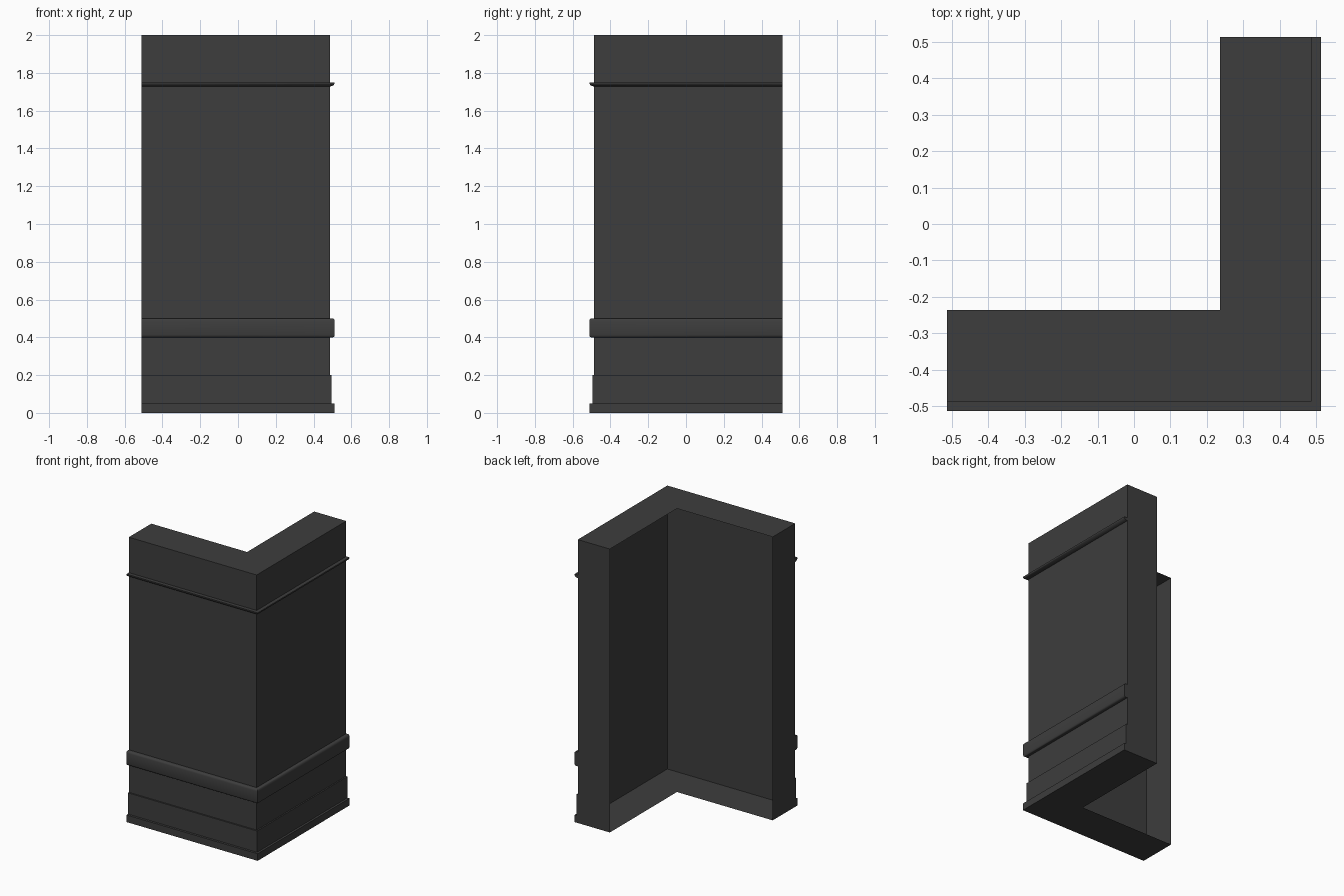
import bpy
import bmesh

cube = bpy.data.objects.get("Cube")
if cube:
    bpy.data.objects.remove(cube, do_unlink=True)

END = 0.512      # where both arms of the corner stop
WALL = 0.486     # outer wall plane
INNER = 0.236    # inner edge of the top and bottom
HEIGHT = 2.0

grey = bpy.data.materials.new("dark_grey")
grey.use_nodes = True
colour = (0.047, 0.047, 0.047, 1)
grey.diffuse_color = colour
grey.node_tree.nodes["Principled BSDF"].inputs["Base Color"].default_value = colour


def sweep(name, profile, smooth=False):
    """Sweep an open (outward, height) profile round the mitred corner and cap its ends."""
    bm = bmesh.new()
    rings = []
    for station in range(3):
        ring = []
        for d, z in profile:
            x, y = [(-END, -d), (d, -d), (d, END)][station]
            ring.append(bm.verts.new((x, y, z)))
        rings.append(ring)
    for a, b in zip(rings, rings[1:]):
        for j in range(len(profile) - 1):
            bm.faces.new((a[j], b[j], b[j + 1], a[j + 1]))
    bm.faces.new(rings[0])
    bm.faces.new(rings[-1][::-1])
    mesh = bpy.data.meshes.new(name)
    bm.to_mesh(mesh)
    bm.free()
    mesh.materials.append(grey)
    obj = bpy.data.objects.new(name, mesh)
    bpy.context.collection.objects.link(obj)
    if smooth:
        bpy.ops.object.select_all(action="DESELECT")
        obj.select_set(True)
        bpy.context.view_layer.objects.active = obj
        bpy.ops.object.shade_smooth_by_angle(angle=0.8)
    return obj


# Corner wall: bottom, outer faces, top and ends, open on the inside
sweep("corner_wall", [(INNER, 0), (WALL, 0), (WALL, HEIGHT), (INNER, HEIGHT)])

# Stepped skirting at the foot
sweep("skirting", [(WALL, 0), (END, 0), (END, 0.05), (0.496, 0.05),
                   (0.496, 0.2), (WALL, 0.2)])

# Broad rail with softened edges
sweep("lower_rail", [(WALL, 0.4), (0.503, 0.4), (0.509, 0.404), (END, 0.413),
                     (END, 0.487), (0.509, 0.496), (0.503, 0.5), (WALL, 0.5)], True)

# Thin picture rail with a curved underside
sweep("picture_rail", [(WALL, 1.728), (0.497, 1.73), (0.507, 1.736),
                       (END, 1.745), (END, 1.75), (WALL, 1.75)], True)
